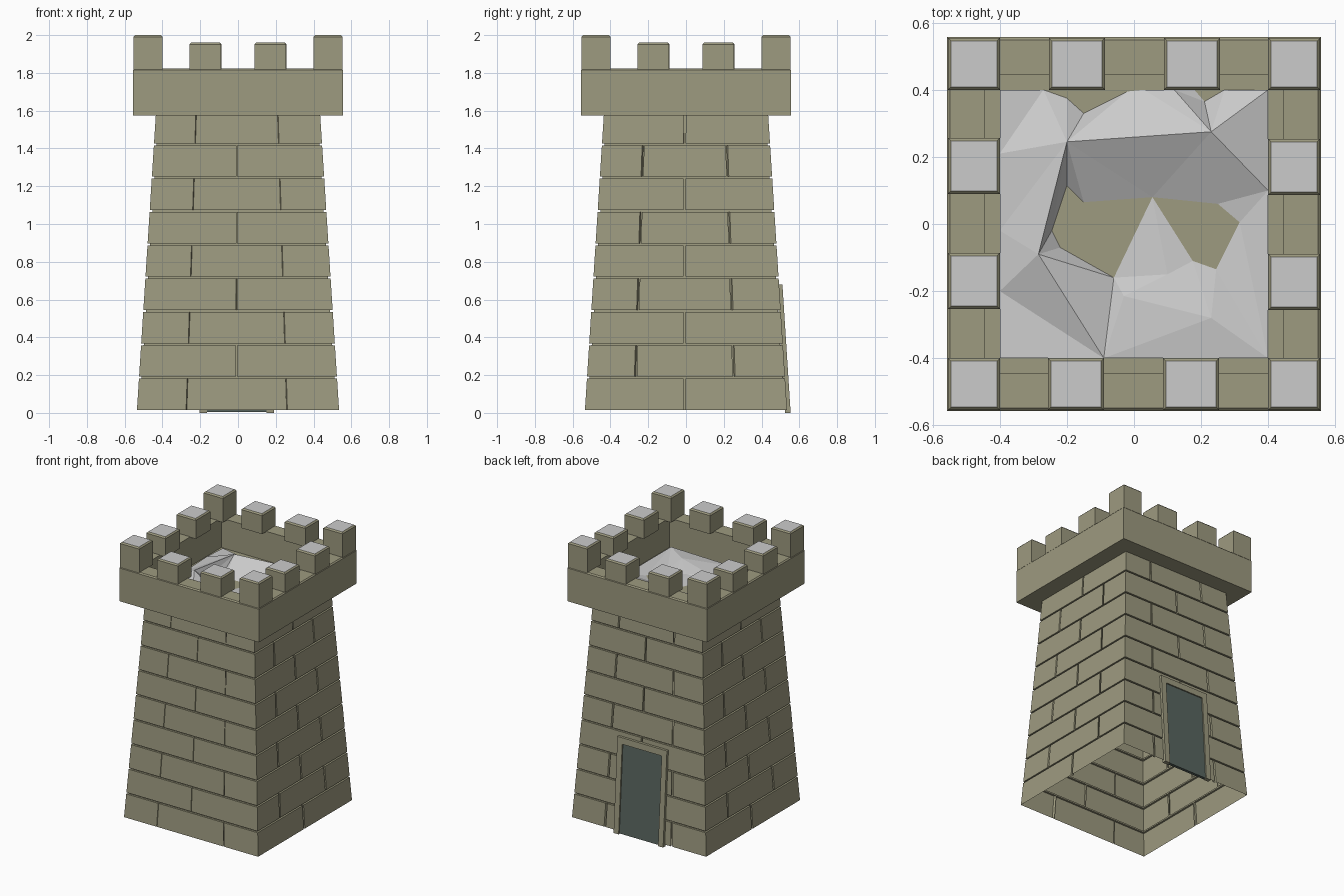
import bpy, bmesh
from math import pi
from mathutils import Matrix, Vector
from mathutils.geometry import delaunay_2d_cdt

if "Cube" in bpy.data.objects:
    bpy.data.objects.remove(bpy.data.objects["Cube"])


def material(name, rgb):
    m = bpy.data.materials.new(name)
    m.diffuse_color = (*rgb, 1)
    m.use_nodes = True
    m.node_tree.nodes["Principled BSDF"].inputs["Base Color"].default_value = m.diffuse_color
    return m


STONE = material("stone", (0.34, 0.325, 0.215))
DOOR = material("dark_door", (0.10, 0.13, 0.115))
SNOW = material("snow", (0.8, 0.8, 0.8))


def finish(name, bm, *mats):
    me = bpy.data.meshes.new(name)
    bm.to_mesh(me)
    bm.free()
    ob = bpy.data.objects.new(name, me)
    bpy.context.collection.objects.link(ob)
    for m in mats:
        me.materials.append(m)
    return ob


def half(z):
    """Half-width of the tapering wall at height z."""
    return 0.536 - 0.064 * z


def box(bm, lo, hi):
    lo, hi = Vector(lo), Vector(hi)
    mat = Matrix.Translation((lo + hi) / 2) @ Matrix.Diagonal((*(hi - lo), 1))
    return bmesh.ops.create_cube(bm, size=1, matrix=mat)["verts"]


# Tower walls: hollow shell of staggered brick panels with recessed joints
ROWS, PITCH, BRICK, BASE, DEPTH = 9, 0.1765, 0.166, 0.015, 0.014
bm = bmesh.new()
for side in range(4):
    rot = Matrix.Rotation(side * pi / 2, 3, 'Z')
    gap = 0.004 if side == 0 else 0.012

    def quad(pts):
        vs = []
        for u, z, d in pts:
            h = half(z) - d
            vs.append(bm.verts.new(rot @ Vector((u * h, -h, z))))
        bm.faces.new(vs)

    for r in range(ROWS):
        z0 = BASE + r * PITCH
        z1 = z0 + BRICK
        joints = [-0.51, 0.485] if (r + (side % 2)) % 2 == 0 else [-0.015]
        ends = [-1] + joints + [1]
        for i in range(len(ends) - 1):
            a = ends[i] + (gap if i else 0)
            b = ends[i + 1] - (gap if i < len(joints) else 0)
            ring = [(a, z0), (b, z0), (b, z1), (a, z1)]
            quad([(u, z, 0) for u, z in ring])
            for k in range(4):
                p, q = ring[k], ring[(k + 1) % 4]
                if p[0] == q[0] and abs(p[0]) == 1:
                    continue
                if k == 0 and r == 0:
                    continue
                quad([(*q, 0), (*p, 0), (*p, DEPTH), (*q, DEPTH)])
        for j in joints:
            a, b = j - gap, j + gap
            quad([(a, z0, DEPTH), (b, z0, DEPTH), (b, z1, DEPTH), (a, z1, DEPTH)])
        if r < ROWS - 1:
            z2 = z0 + PITCH
            quad([(-1, z1, DEPTH), (1, z1, DEPTH), (1, z2, DEPTH), (-1, z2, DEPTH)])
bmesh.ops.remove_doubles(bm, verts=bm.verts, dist=0.0002)
finish("brick_walls", bm, STONE)

# Parapet: overhanging slab with bevelled rim and sunken floor
W, WELL, LOW, RIM, FLOOR = 0.557, 0.40, 1.575, 1.822, 1.61
bm = bmesh.new()
box(bm, (-W, -W, LOW), (W, W, RIM))
rim = [e for e in bm.edges if all(v.co.z > 1.8 for v in e.verts)]
bmesh.ops.bevel(bm, geom=rim, offset=0.008, segments=1, affect='EDGES')
bm.faces.ensure_lookup_table()
top = max(bm.faces, key=lambda f: f.calc_center_median().z)
bmesh.ops.inset_region(bm, faces=[top], thickness=W - 0.008 - WELL)
down = bmesh.ops.extrude_face_region(bm, geom=[top])["geom"]
bmesh.ops.delete(bm, geom=[top], context='FACES_ONLY')
for v in down:
    if isinstance(v, bmesh.types.BMVert):
        v.co.z = FLOOR
bmesh.ops.recalc_face_normals(bm, faces=bm.faces)
finish("parapet", bm, STONE)


# Merlons: bevelled blocks with a snowy top face
def merlon(name, x0, x1, height, side):
    bm = bmesh.new()
    box(bm, (x0, -W + 0.003, RIM - 0.004), (x1, -WELL, height))
    edges = [e for e in bm.edges if all(v.co.z > height - 0.001 for v in e.verts)]
    bmesh.ops.bevel(bm, geom=edges, offset=0.009, segments=1, affect='EDGES')
    max(bm.faces, key=lambda f: f.calc_center_median().z).material_index = 1
    bmesh.ops.rotate(bm, verts=bm.verts, matrix=Matrix.Rotation(side * pi / 2, 3, 'Z'))
    finish(name, bm, STONE, SNOW)


for s in range(4):
    merlon("corner_merlon", WELL, W - 0.003, 2.0, s)
    merlon("middle_merlon", -0.257, -0.09, 1.96, s)
    merlon("middle_merlon", 0.087, 0.254, 1.96, s)

# Snow: faceted drift over the floor, bare wherever a triangle has no height
pts = [
    (-0.2, 0.245, 9), (0.23, 0.275, 10), (-0.285, -0.09, 8),
    (-0.2, 0.115, 0), (-0.15, 0.065, 0), (0.055, 0.08, 0), (-0.06, -0.16, 0),
    (-0.22, -0.07, 0), (-0.245, -0.02, 0),
    (0.25, 0.06, 0), (0.315, 0.005, 0), (0.245, -0.135, 0), (0.175, -0.11, 0),
    (-0.27, 0.4, 0), (-0.2, 0.375, 0), (-0.15, 0.33, 0), (-0.02, 0.395, 0), (0.03, 0.4, 0),
    (0.18, 0.4, 0), (0.21, 0.365, 0), (0.27, 0.4, 0),
    (-0.4, 0.4, 2), (0.4, 0.4, 2), (0.4, -0.4, 3), (-0.4, -0.4, 3),
    (-0.4, 0.21, 3), (-0.4, -0.02, 2), (-0.4, -0.2, 2), (0.4, 0.1, 3),
    (-0.03, -0.215, 2), (0.23, -0.28, 4), (0.1, -0.15, 1), (-0.09, -0.4, 2), (0.12, 0.4, 3),
]
lines = [(0, 1), (0, 2)]
for first, last in ((3, 8), (9, 12)):
    lines += [(i, i + 1) for i in range(first, last)] + [(last, first)]
co, _, tris, orig, _, _ = delaunay_2d_cdt([Vector(p[:2]) for p in pts], lines, [], 0, 1e-5)
bm = bmesh.new()
rise = [pts[o[0]][2] if o else 0 for o in orig]
vs = [bm.verts.new((c.x, c.y, FLOOR + 0.003 + 0.01 * h)) for c, h in zip(co, rise)]
for t in tris:
    if any(rise[i] > 0 for i in t):
        bm.faces.new([vs[i] for i in t])
bmesh.ops.delete(bm, geom=[v for v in bm.verts if not v.link_faces], context='VERTS')
finish("snow_drift", bm, SNOW)


# Doorway on the back wall: leaning slabs that follow the wall's slope
def leaning_slab(bm, x0, x1, z0, z1, inner, outer):
    for v in box(bm, (x0, inner, z0), (x1, outer, z1)):
        v.co.y += half(v.co.z)


bm = bmesh.new()
leaning_slab(bm, -0.205, -0.165, 0, 0.68, -0.012, 0.018)
leaning_slab(bm, 0.15, 0.19, 0, 0.68, -0.012, 0.018)
leaning_slab(bm, -0.165, 0.15, 0.635, 0.68, -0.012, 0.018)
finish("door_frame", bm, STONE)
bm = bmesh.new()
leaning_slab(bm, -0.165, 0.15, 0.004, 0.635, -0.012, 0.009)
finish("door", bm, DOOR)
